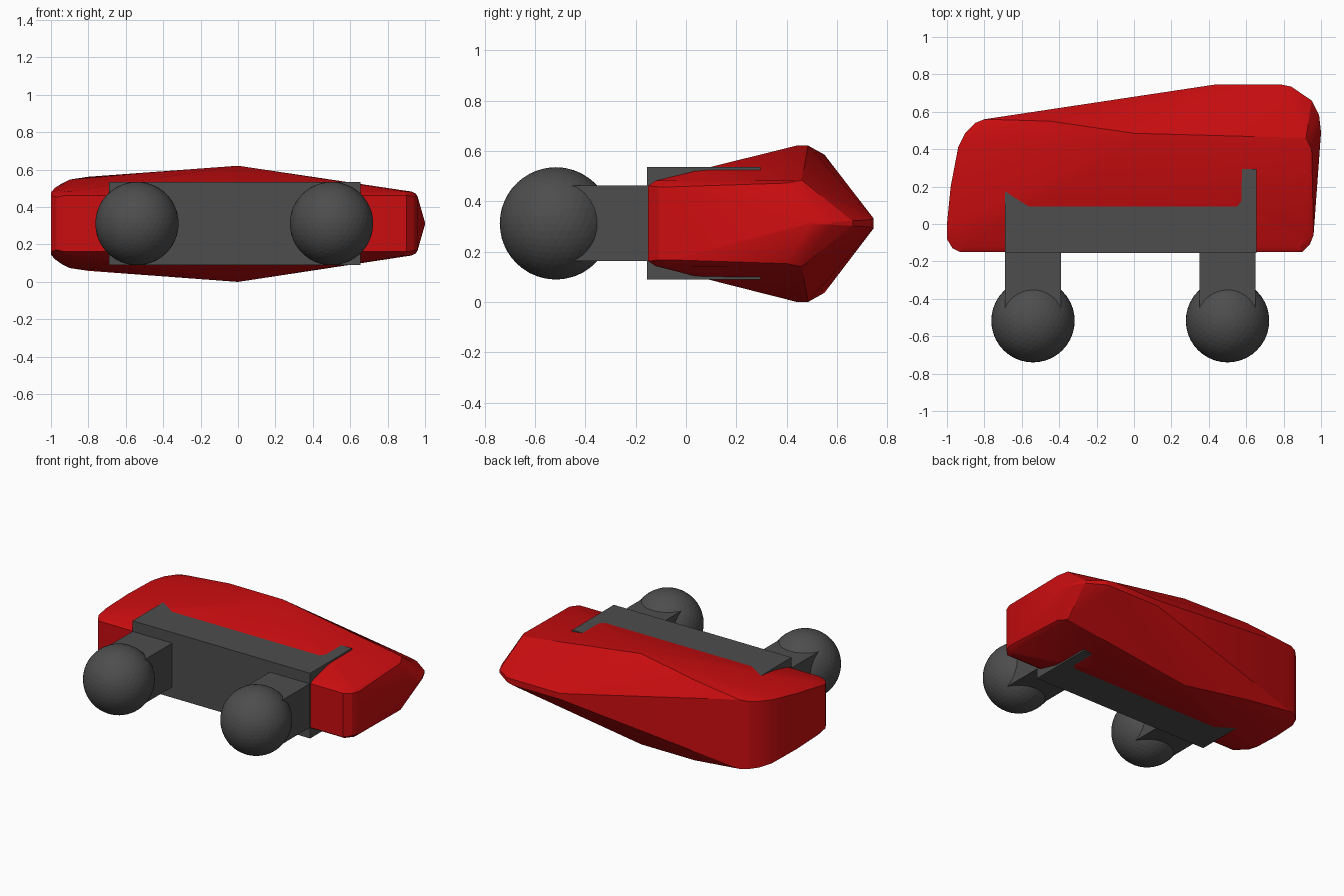
import bpy, bmesh, math

if "Cube" in bpy.data.objects:
    bpy.data.objects.remove(bpy.data.objects["Cube"])

MID = 0.312  # height of the horizontal symmetry plane


def material(name, rgb):
    m = bpy.data.materials.new(name)
    m.diffuse_color = (*rgb, 1)
    m.use_nodes = True
    m.node_tree.nodes["Principled BSDF"].inputs["Base Color"].default_value = m.diffuse_color
    return m


RED = material("red", (0.6, 0.004, 0.005))
GREY = material("dark_grey", (0.075, 0.075, 0.075))


def finish(bm, name, mat):
    bmesh.ops.recalc_face_normals(bm, faces=bm.faces)
    me = bpy.data.meshes.new(name)
    bm.to_mesh(me)
    bm.free()
    me.materials.append(mat)
    ob = bpy.data.objects.new(name, me)
    bpy.context.collection.objects.link(ob)
    return ob


def box(name, x0, x1, y0, y1, half_z):
    bm = bmesh.new()
    bmesh.ops.create_cube(bm, size=1)
    for v in bm.verts:
        v.co.x = x0 if v.co.x < 0 else x1
        v.co.y = y0 if v.co.y < 0 else y1
        v.co.z = MID + (half_z if v.co.z > 0 else -half_z)
    return finish(bm, name, GREY)


# Faceted shell: hull of points (x, y, half height), mirrored up and down
shell = [
    # front edge
    (-0.93, -0.15, 0.15), (0.90, -0.15, 0.15),
    (-0.91, -0.12, 0.17), (0.89, -0.12, 0.17),
    # blunt left end
    (-0.97, -0.13, 0.14), (-1.0, -0.08, 0.15), (-1.0, 0.0, 0.165),
    (-0.97, 0.0, 0.18), (-0.98, 0.20, 0.19), (-0.94, 0.41, 0.215),
    (-0.90, 0.42, 0.235), (-0.90, 0.49, 0.225), (-0.85, 0.54, 0.23),
    (-0.80, 0.56, 0.235), (-0.80, 0.51, 0.25),
    # top ridge
    (-0.45, 0.55, 0.273), (0.0, 0.485, 0.309), (0.0, 0.44, 0.309),
    # knife edge at the rear right
    (0.43, 0.745, 0.02), (0.79, 0.745, 0.02), (0.84, 0.735, 0.015),
    (0.95, 0.66, 0.01), (0.99, 0.58, 0.005), (1.0, 0.49, 0.005),
    # right end
    (0.92, 0.46, 0.172), (0.95, 0.40, 0.160),
    (0.94, -0.11, 0.145), (0.96, -0.06, 0.145), (0.93, -0.07, 0.17),
]
bm = bmesh.new()
for x, y, h in shell:
    for s in (1, -1):
        bm.verts.new((x, y, MID + s * h))
res = bmesh.ops.convex_hull(bm, input=bm.verts)
inner = [g for g in res["geom_interior"] if isinstance(g, bmesh.types.BMVert)]
bmesh.ops.delete(bm, geom=inner, context='VERTS')
low = min(v.co.z for v in bm.verts)
for v in bm.verts:
    v.co.z -= low * (1 if v.co.z < 0.1 else 0)
body = finish(bm, "body_shell", RED)
bpy.context.view_layer.objects.active = body
body.select_set(True)
bpy.ops.object.shade_smooth_by_angle(angle=math.radians(20))

# Bracket block sunk into the shell
box("bracket", -0.69, 0.655, -0.155, 0.295, 0.223)

# Two pegs with ball ends
for side, x in (("left", -0.54), ("right", 0.50)):
    box(side + "_peg", x - 0.15, x + 0.15, -0.45, -0.15, 0.15)
    bm = bmesh.new()
    bmesh.ops.create_icosphere(bm, subdivisions=4, radius=0.223)
    bmesh.ops.translate(bm, verts=bm.verts, vec=(x, -0.517, MID))
    finish(bm, side + "_ball", GREY)
